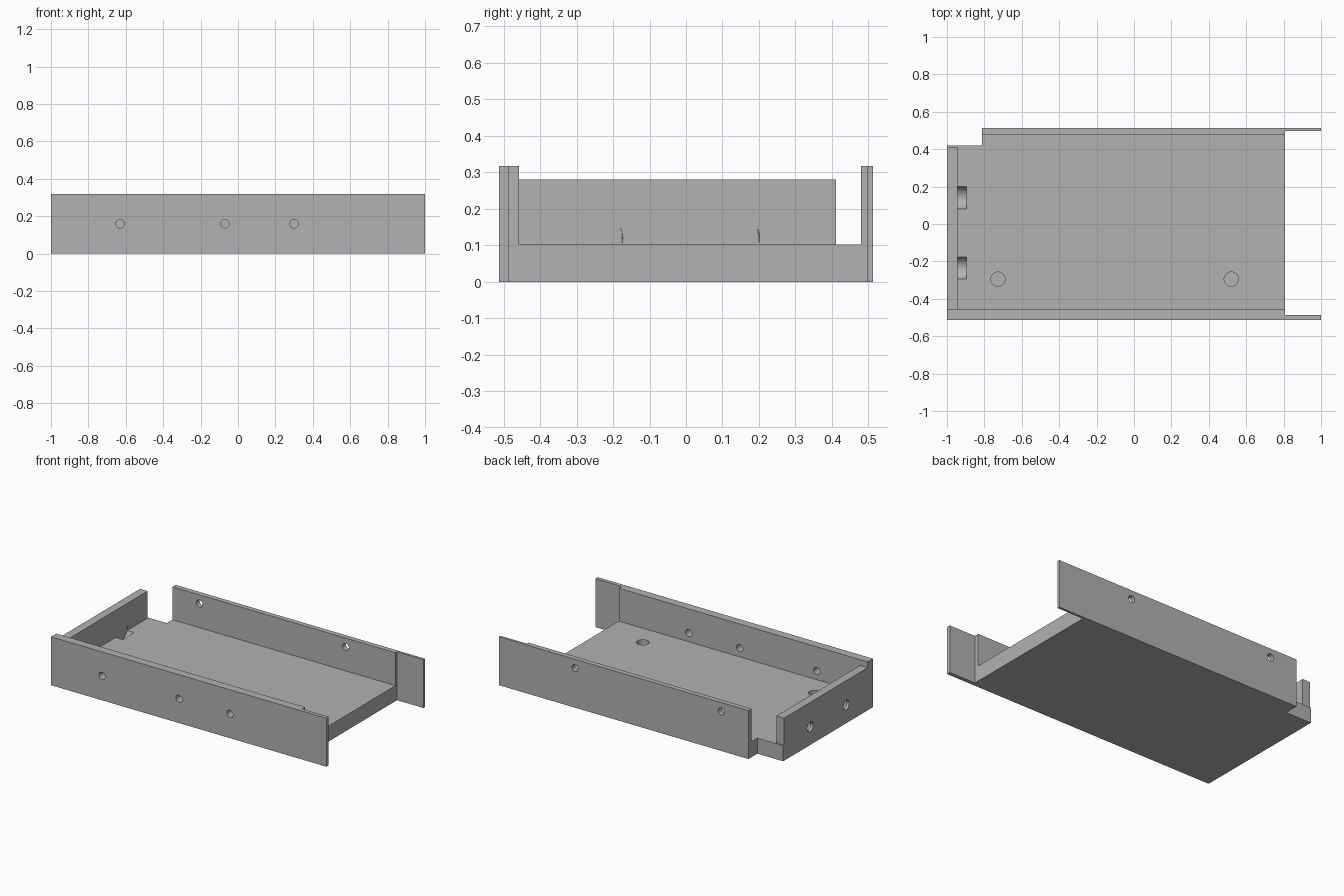
import bpy, bmesh, math
from mathutils import Matrix, Vector

if "Cube" in bpy.data.objects:
    bpy.data.objects.remove(bpy.data.objects["Cube"])

grey = bpy.data.materials.new("plain grey")
grey.diffuse_color = (0.445, 0.445, 0.445, 1)
grey.use_nodes = True
grey.node_tree.nodes["Principled BSDF"].inputs["Base Color"].default_value = grey.diffuse_color


def finish(name, bm):
    bmesh.ops.recalc_face_normals(bm, faces=bm.faces[:])
    mesh = bpy.data.meshes.new(name)
    bm.to_mesh(mesh)
    bm.free()
    mesh.materials.append(grey)
    ob = bpy.data.objects.new(name, mesh)
    bpy.context.collection.objects.link(ob)
    return ob


def prism(name, outline, z0, z1):
    """Extrude a plan outline from z0 to z1."""
    bm = bmesh.new()
    face = bm.faces.new([bm.verts.new((x, y, z0)) for x, y in outline])
    top = bmesh.ops.extrude_face_region(bm, geom=[face])["geom"]
    bmesh.ops.translate(bm, vec=(0, 0, z1 - z0),
                        verts=[v for v in top if isinstance(v, bmesh.types.BMVert)])
    return finish(name, bm)


def drill(name, start, end, r0, r1=None):
    """Round or tapered cutter between two points."""
    a, b = Vector(start), Vector(end)
    bm = bmesh.new()
    turn = (b - a).to_track_quat('Z', 'Y').to_matrix().to_4x4()
    bmesh.ops.create_cone(bm, cap_ends=True, segments=48, radius1=r0,
                          radius2=r0 if r1 is None else r1, depth=(b - a).length,
                          matrix=Matrix.Translation((a + b) / 2) @ turn)
    return finish(name, bm)


def combine(target, others, operation):
    bpy.context.view_layer.objects.active = target
    for ob in others:
        mod = target.modifiers.new(operation.lower(), 'BOOLEAN')
        mod.operation, mod.solver, mod.object = operation, 'EXACT', ob
        bpy.ops.object.modifier_apply(modifier=mod.name)
        bpy.data.objects.remove(ob)


# Floor slab with a notched rear corner
tray = prism("tray_body", [(-1, -0.512), (0.808, -0.512), (0.808, 0.512),
                           (-0.812, 0.512), (-0.812, 0.42), (-1, 0.42)], 0, 0.102)

# Side walls, each with a thinner tab past the floor, and the lower end wall
front_wall = prism("front_wall", [(-1, -0.512), (1, -0.512), (1, -0.487), (0.808, -0.487),
                                  (0.808, -0.457), (-1, -0.457)], 0, 0.318)
back_wall = prism("back_wall", [(-0.812, 0.512), (-0.812, 0.479), (0.808, 0.479),
                                (0.808, 0.496), (1, 0.496), (1, 0.512)], 0, 0.318)
end_wall = prism("end_wall", [(-1, -0.48), (-0.945, -0.48), (-0.945, 0.411),
                              (-1, 0.411)], 0.05, 0.28)
combine(tray, [front_wall, back_wall, end_wall], 'UNION')

cutters = []
# Screw holes through the side walls
for x in (-0.63, -0.07, 0.30):
    cutters.append(drill("front_hole", (x, -0.6, 0.16), (x, -0.4, 0.16), 0.023))
for x in (-0.615, 0.447):
    cutters.append(drill("back_hole", (x, 0.4, 0.26), (x, 0.6, 0.26), 0.023))
# Countersunk end wall holes, with head clearance scooped into the floor
for y in (-0.235, 0.14):
    cutters.append(drill("end_hole", (-1.1, y, 0.12), (-0.96, y, 0.12), 0.031))
    cutters.append(drill("countersink", (-0.982, y, 0.12), (-0.945, y, 0.12), 0.031, 0.062))
    cutters.append(drill("head_clearance", (-0.945, y, 0.12), (-0.895, y, 0.12), 0.062))
# Blind round pockets in the floor
for x in (-0.727, 0.52):
    cutters.append(drill("floor_pocket", (x, -0.295, 0.05), (x, -0.295, 0.2), 0.038))
combine(tray, cutters, 'DIFFERENCE')

# Smooth hole walls, crisp edges
bpy.ops.object.select_all(action='DESELECT')
tray.select_set(True)
bpy.context.view_layer.objects.active = tray
bpy.ops.object.shade_smooth_by_angle(angle=math.radians(30))
